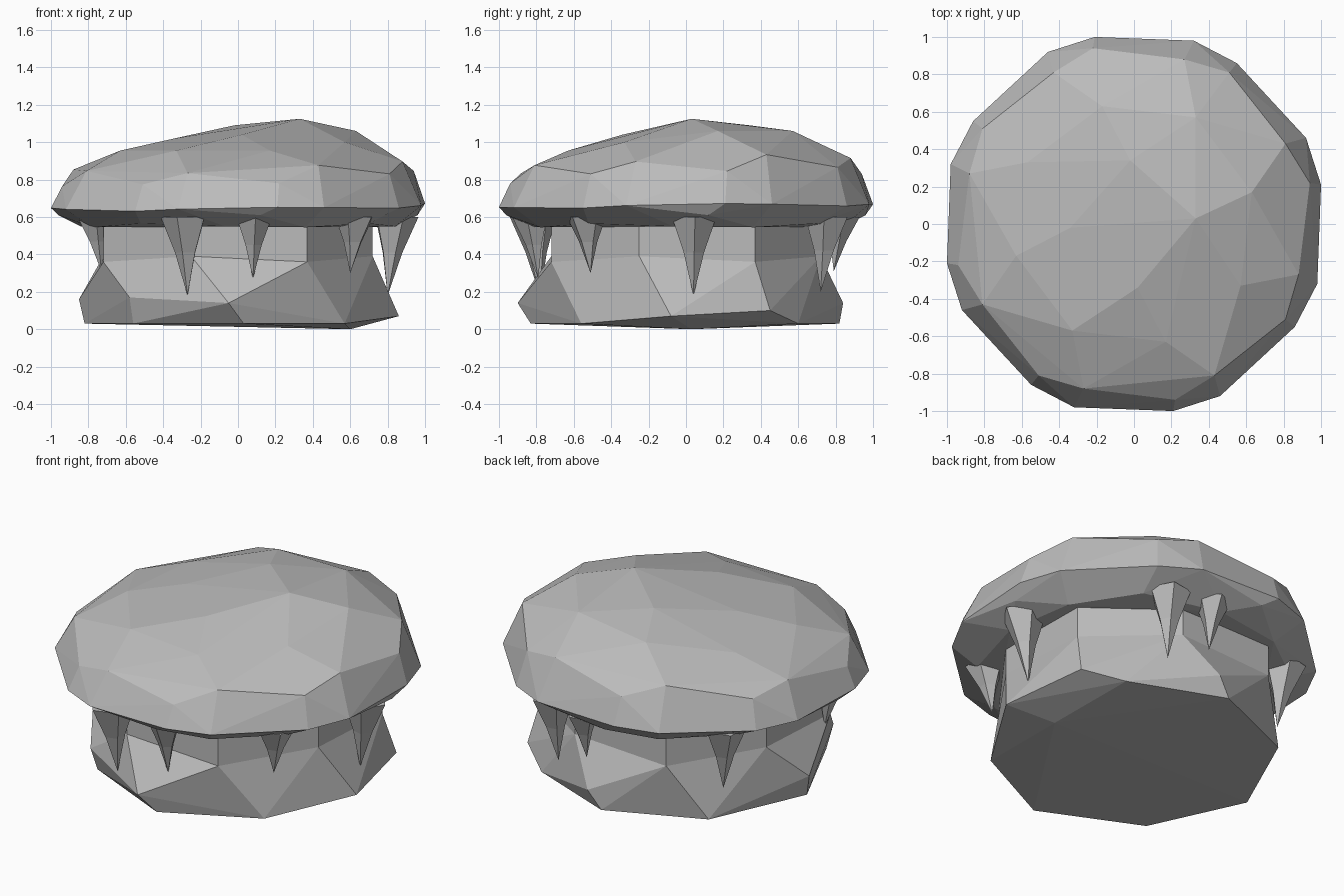
import bpy, bmesh, math
from mathutils import Vector

cube = bpy.data.objects.get("Cube")
if cube:
    bpy.data.objects.remove(cube, do_unlink=True)

stone = bpy.data.materials.new("grey_stone")
stone.use_nodes = True
colour = (0.5, 0.5, 0.5, 1)
stone.diffuse_color = colour
stone.node_tree.nodes["Principled BSDF"].inputs["Base Color"].default_value = colour


def quarter_turns(points, tilt=0.0):
    """Repeat points around z in four quarter turns, raising the left rear side."""
    result = []
    for x, y, z in points:
        for _ in range(4):
            result.append((x, y, z + tilt * (x + y)))
            x, y = -y, x
    return result


def add_object(name, bm):
    bmesh.ops.recalc_face_normals(bm, faces=bm.faces)
    mesh = bpy.data.meshes.new(name)
    bm.to_mesh(mesh)
    bm.free()
    mesh.materials.append(stone)
    obj = bpy.data.objects.new(name, mesh)
    bpy.context.collection.objects.link(obj)
    return obj


def faceted_rock(name, points):
    """Chiselled flat-faced block wrapped around the given corners."""
    bm = bmesh.new()
    for p in points:
        bm.verts.new(p)
    hull = bmesh.ops.convex_hull(bm, input=bm.verts)
    spare = [g for g in hull["geom_interior"] if isinstance(g, bmesh.types.BMVert)]
    bmesh.ops.delete(bm, geom=spare, context="VERTS")
    bmesh.ops.dissolve_limit(bm, angle_limit=math.radians(2),
                             verts=bm.verts, edges=bm.edges)
    return add_object(name, bm)


def spike(name, tip, width):
    """Hanging five-sided spike that flares where it meets the cap."""
    tip = Vector(tip)
    root = Vector((tip.x * 1.05, tip.y * 1.05, 0.6))
    bm = bmesh.new()
    rings = []
    for t, radius in ((0, width), (0.45, width * 0.46)):
        centre = root.lerp(tip, t)
        ring = []
        for i in range(5):
            a = math.atan2(tip.y, tip.x) + math.tau * i / 5
            ring.append(bm.verts.new(centre + radius * Vector((math.cos(a), math.sin(a), 0))))
        rings.append(ring)
    point = bm.verts.new(tip)
    bm.faces.new(rings[0])
    for i in range(5):
        j = (i + 1) % 5
        bm.faces.new((rings[0][i], rings[0][j], rings[1][j], rings[1][i]))
        bm.faces.new((rings[1][i], rings[1][j], point))
    return add_object(name, bm)


# Overhanging cap: underside, rim, shoulder and lopsided crown corners
underside = quarter_turns([(0.84, -0.07, 0.55), (0.78, 0.36, 0.545),
                           (0.7, -0.52, 0.565), (0.96, 0.12, 0.61)])
rim = quarter_turns([(1.0, 0.21, 0.66), (0.98, -0.32, 0.655),
                     (0.92, 0.46, 0.655), (0.86, -0.55, 0.645)], 0.01)
shoulder = quarter_turns([(0.94, 0.22, 0.805), (0.88, -0.27, 0.875),
                          (0.81, 0.43, 0.89), (0.81, -0.51, 0.82)], 0.035)
crown = [(0.63, 0.17, 1.06), (0.33, 0.57, 1.06), (-0.17, 0.63, 1.03), (-0.57, 0.33, 0.96),
         (-0.63, -0.17, 0.955), (-0.33, -0.57, 0.955), (0.17, -0.63, 0.955), (0.57, -0.33, 1.0),
         (0.33, 0.03, 1.125), (-0.02, 0.34, 1.09), (-0.34, -0.02, 1.02), (0.02, -0.34, 1.04)]
faceted_rock("cap", underside + rim + shoulder + crown)

# Neck with nearly upright walls
waist = [(0.72, -0.25, 0.39), (0.72, 0.37, 0.36)]
neck_top = [(x, y, 0.58) for x, y, z in waist]
faceted_rock("neck", quarter_turns(waist + neck_top))

# Flared foot with an uneven sole
sole = [(-0.82, 0, 0.03), (-0.56, -0.56, 0.03), (0.03, -0.83, 0.03), (0.57, -0.56, 0.03),
        (0.6, 0.03, 0), (0.56, 0.6, 0.03), (0, 0.82, 0.03), (-0.56, 0.58, 0.03)]
bulge = [(-0.85, 0.02, 0.16), (-0.58, -0.6, 0.17), (-0.05, -0.9, 0.14),
         (0.86, -0.08, 0.07), (0.76, 0.45, 0.1), (0.08, 0.84, 0.14)]
faceted_rock("foot", quarter_turns(waist) + sole + bulge)

# Hanging spikes under the cap
spikes = {
    "front_long": ((-0.27, -0.78, 0.18), 0.13),
    "front_short": ((0.08, -0.79, 0.27), 0.1),
    "front_left": ((0.6, -0.51, 0.3), 0.11),
    "left_long": ((0.8, 0.04, 0.18), 0.125),
    "back_long": ((0.36, 0.72, 0.2), 0.12),
    "back_short": ((0.12, 0.79, 0.31), 0.1),
    "back_right_long": ((-0.61, 0.51, 0.21), 0.12),
    "right_short": ((-0.73, -0.3, 0.31), 0.1),
}
for place, (tip, width) in spikes.items():
    spike("spike_" + place, tip, width)
